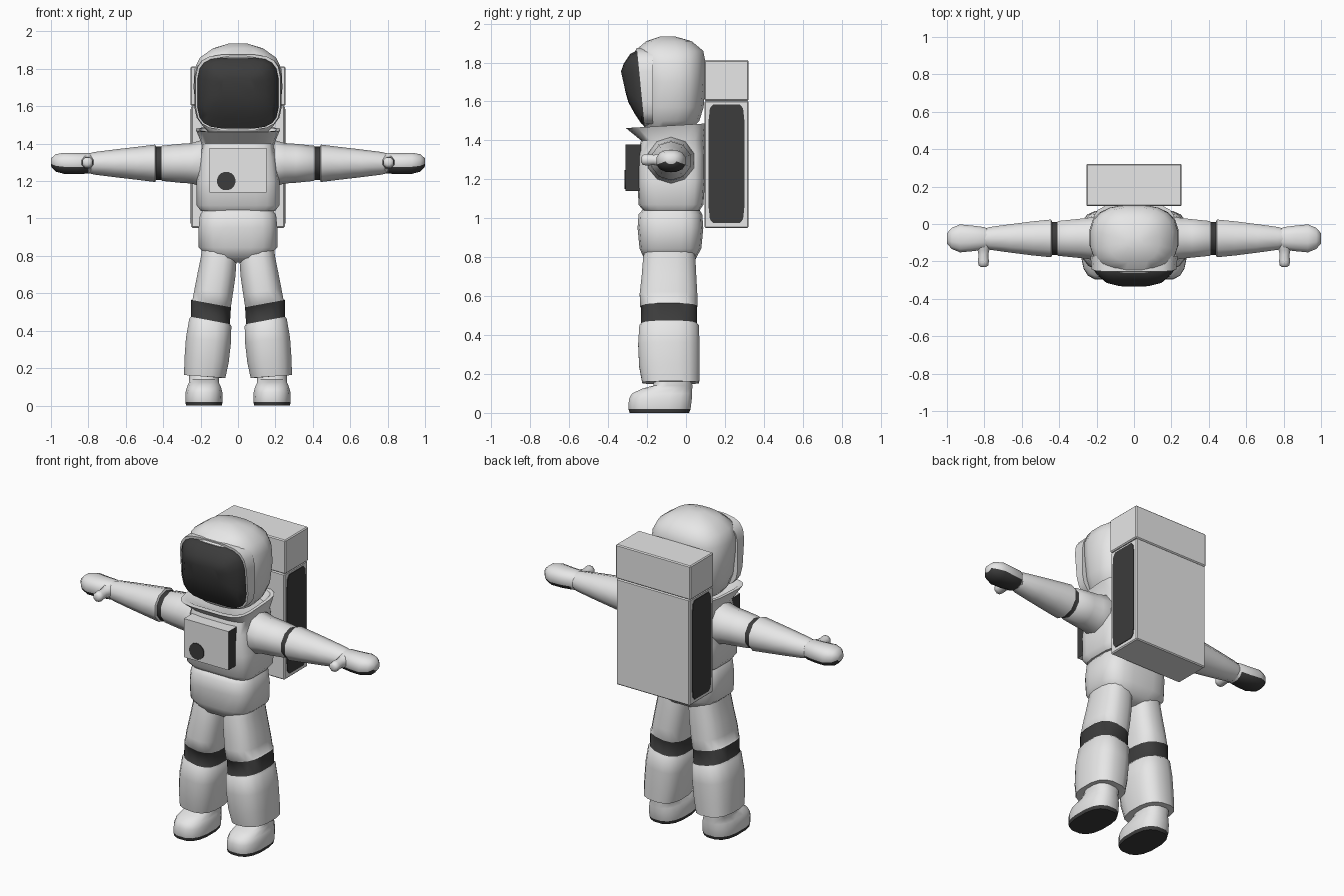
import bpy, bmesh, math
from mathutils import Vector

if "Cube" in bpy.data.objects:
    bpy.data.objects.remove(bpy.data.objects["Cube"])


def material(name, rgb):
    m = bpy.data.materials.new(name)
    m.diffuse_color = (*rgb, 1)
    m.use_nodes = True
    m.node_tree.nodes["Principled BSDF"].inputs["Base Color"].default_value = m.diffuse_color
    return m


LIGHT = material("suit_light_grey", (0.8, 0.8, 0.8))
DARK = material("trim_dark_grey", (0.045, 0.045, 0.045))


def finish(name, bm, angle=40, rule=None):
    """Turn a bmesh into an object; rule(face) is True where the face is dark."""
    bmesh.ops.recalc_face_normals(bm, faces=bm.faces)
    bm.normal_update()
    for f in bm.faces:
        if rule and rule(f):
            f.material_index = 1
    me = bpy.data.meshes.new(name)
    bm.to_mesh(me)
    bm.free()
    me.materials.append(LIGHT)
    me.materials.append(DARK)
    ob = bpy.data.objects.new(name, me)
    bpy.context.collection.objects.link(ob)
    bpy.ops.object.select_all(action='DESELECT')
    ob.select_set(True)
    bpy.context.view_layer.objects.active = ob
    bpy.ops.object.shade_smooth_by_angle(angle=math.radians(angle))
    return ob


def loft(name, rings, n=16, e=2.0, angle=40, rule=None, dark=()):
    """Skin rounded-square rings given as (centre, half axis u, half axis v)."""
    bm = bmesh.new()
    loops = []
    for c, u, v in rings:
        loop = []
        for i in range(n):
            a = 2 * math.pi * (i + 0.5) / n
            p, q = [math.copysign(abs(t) ** (2 / e), t) for t in (math.cos(a), math.sin(a))]
            loop.append(bm.verts.new(Vector(c) + Vector(u) * p + Vector(v) * q))
        loops.append(loop)
    for k, (a, b) in enumerate(zip(loops, loops[1:])):
        for i in range(n):
            j = (i + 1) % n
            f = bm.faces.new((a[i], a[j], b[j], b[i]))
            f.material_index = int(k in dark)
    bm.faces.new(loops[0])
    bm.faces.new(loops[-1])
    return finish(name, bm, angle, rule)


def zring(z, hx, y0, y1, x=0.0, tilt=0.0, pitch=0.0):
    """Level ring from y0 to y1; tilt raises its +x side, pitch its +y side."""
    return ((x, (y0 + y1) / 2, z), (hx, 0, tilt), (0, (y1 - y0) / 2, pitch))


def box(name, x, y, z, bevel=0.0, rule=None):
    bm = bmesh.new()
    bmesh.ops.create_cube(bm, size=1)
    for v in bm.verts:
        for i, (lo, hi) in enumerate((x, y, z)):
            v.co[i] = lo if v.co[i] < 0 else hi
    if bevel:
        bmesh.ops.bevel(bm, geom=bm.edges[:], offset=bevel, segments=1, affect='EDGES')
    return finish(name, bm, 30, rule)


# Helmet shell and bulging visor
loft("helmet", [zring(1.46, .16, -.21, .03), zring(1.50, .195, -.235, .07),
                zring(1.57, .225, -.24, .092), zring(1.70, .24, -.245, .102),
                zring(1.80, .235, -.26, .102), zring(1.86, .205, -.265, .09),
                zring(1.91, .135, -.205, .03), zring(1.935, .05, -.13, -.06)],
     n=20, e=2.6, angle=50)
visor = [(-.20, .215, 1.672, .19), (-.238, .218, 1.672, .192), (-.275, .19, 1.69, .155),
         (-.308, .15, 1.695, .10), (-.322, .09, 1.70, .055)]
loft("visor_rim", [((0, -.17, 1.675), (.235, 0, 0), (0, 0, .20)),
                   ((0, -.235, 1.675), (.228, 0, 0), (0, -.02, .202))],
     n=20, e=4, angle=50)
loft("visor", [((0, y, z), (hx, 0, 0), (0, -.012, hz)) for y, hx, z, hz in visor],
     n=20, e=4, angle=50, rule=lambda f: True)

# Upper body with flared open collar
loft("upper_torso", [zring(1.04, .20, -.22, .07), zring(1.07, .222, -.245, .09),
                     zring(1.20, .222, -.25, .10), zring(1.33, .205, -.25, .10),
                     zring(1.40, .195, -.232, .095),
                     zring(1.475, .225, -.31, .105, pitch=.012),
                     zring(1.475, .205, -.28, .085, pitch=.01),
                     zring(1.43, .17, -.21, .06)], n=20, e=4.5, angle=45)

# Hips
loft("hips", [zring(.765, .09, -.16, .0), zring(.79, .15, -.215, .05),
              zring(.845, .212, -.24, .08), zring(.95, .212, -.25, .09),
              zring(1.02, .205, -.245, .085), zring(1.06, .175, -.21, .06)],
     n=20, e=3.4, angle=50)

# Chest control box with dark sides and a round dial
box("chest_box", (-.152, .152), (-.31, -.23), (1.14, 1.378),
    rule=lambda f: abs(f.normal.x) > .5)
loft("chest_dial", [((-.063, y, 1.20), (.05, 0, 0), (0, 0, .05)) for y in (-.309, -.315)],
     rule=lambda f: True)

# Life support pack
box("pack_top", (-.255, .255), (.095, .322), (1.603, 1.812), .006)
box("pack_body", (-.25, .25), (.095, .322), (.95, 1.603), .006)

for s, side in ((-1, "right"), (1, "left")):
    # Dark side panel with clipped corners
    loft(f"pack_panel_{side}", [((s * x, .208, 1.28), (0, .092, 0), (0, 0, .308))
                                for x in (.248, .254)], n=12, e=9,
         rule=lambda f: True)

    # Arm: shoulder, dark elbow band, forearm
    arm = [(.14, .10, .125), (.20, .125, .122), (.25, .115, .108), (.31, .108, .104),
           (.405, .098, .094), (.41, .093, .089), (.438, .093, .089), (.443, .106, .10),
           (.54, .096, .088), (.66, .08, .074), (.77, .064, .06), (.80, .055, .052)]
    loft(f"arm_{side}", [((s * x, -.077, 1.295), (0, ry, 0), (0, 0, rz))
                         for x, ry, rz in arm], n=10, angle=50, dark=(5,))

    # Mitten with dark palm, and thumb
    hand = [(.775, .05, .045, 1.295), (.80, .062, .056, 1.295), (.86, .07, .058, 1.293),
            (.93, .077, .058, 1.295), (.975, .058, .048, 1.297), (1.0, .028, .022, 1.30)]
    loft(f"hand_{side}", [((s * x, -.077, z), (0, ry, 0), (0, 0, rz))
                          for x, ry, rz, z in hand], n=12, e=2.4, angle=60,
         rule=lambda f: f.normal.z < -.2 and abs(f.calc_center_median().x) > .81)
    thumb = [(-.10, .045), (-.14, .034), (-.165, .028), (-.20, .032), (-.222, .028), (-.23, .014)]
    loft(f"thumb_{side}", [((s * .805, y, 1.30), (r, 0, 0), (0, 0, r))
                           for y, r in thumb], n=8, angle=60)

    # Leg: thigh, dark knee band, shin; rings rise towards the outside
    leg = [(.88, .09, -.20, .04, .10, 0), (.80, .097, -.222, .05, .102, 0),
           (.70, .103, -.23, .055, .115, .006), (.61, .104, -.24, .06, .13, .014),
           (.55, .104, -.238, .06, .14, .02), (.545, .108, -.232, .058, .144, .02),
           (.455, .106, -.232, .058, .148, .02), (.445, .114, -.242, .068, .148, .02),
           (.35, .122, -.248, .072, .158, .014), (.24, .12, -.243, .072, .168, .01),
           (.155, .112, -.227, .07, .178, .008), (.155, .09, -.19, .04, .178, .008)]
    loft(f"leg_{side}", [zring(z, hx, y0, y1, s * x, s * t) for z, hx, y0, y1, x, t in leg],
         n=16, e=2.7, angle=50, dark=(5,))

    # Boot with dark sole
    boot = [(0, .097, -.292, .018), (.02, .101, -.298, .026), (.07, .10, -.296, .032),
            (.10, .092, -.28, .034), (.125, .08, -.225, .034), (.14, .082, -.17, .034),
            (.19, .082, -.16, .03)]
    loft(f"boot_{side}", [zring(z, hx, y0, y1, s * .182) for z, hx, y0, y1 in boot],
         n=16, e=2.6, angle=45,
         rule=lambda f: f.calc_center_median().z < .018)
